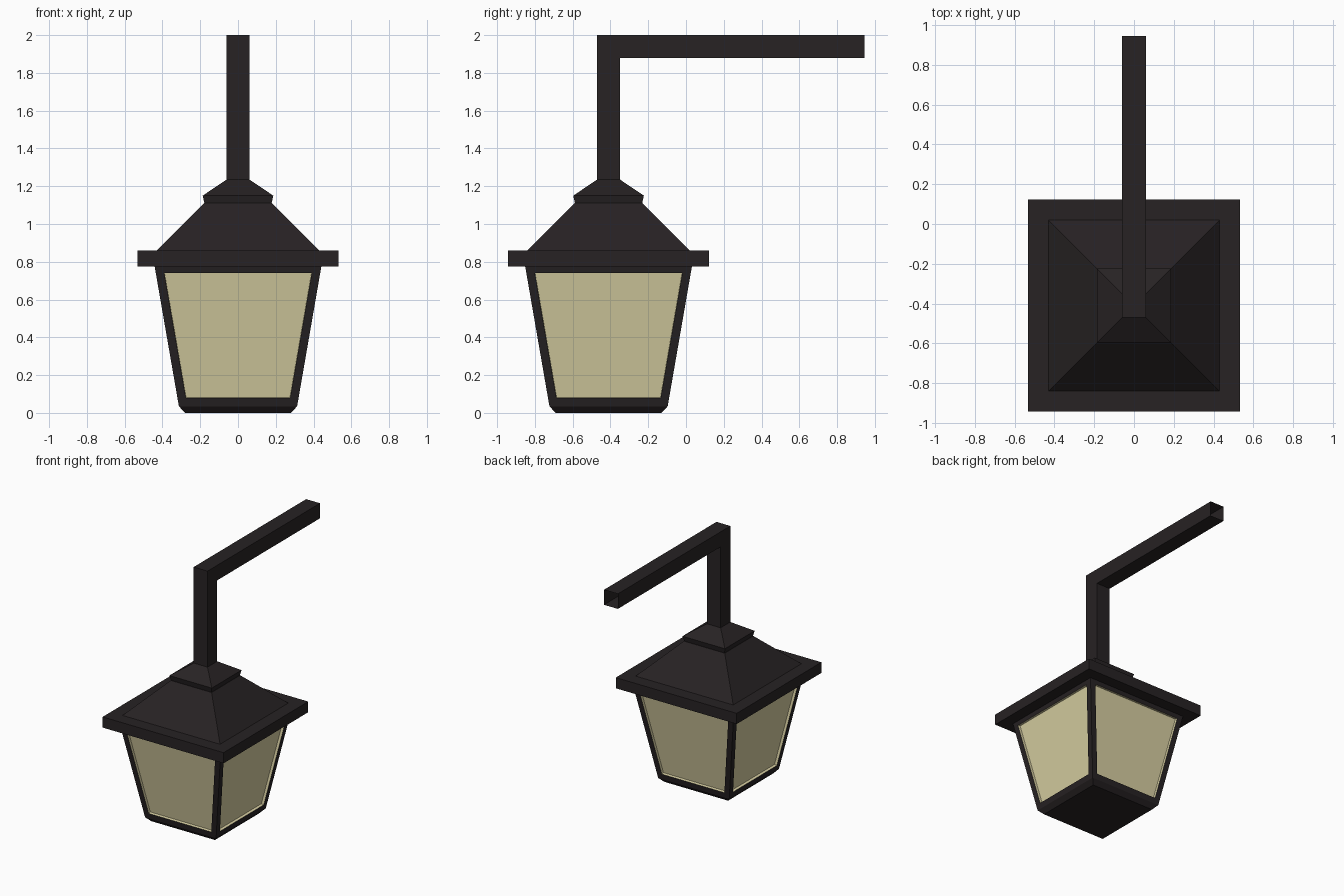
import bpy, bmesh

if "Cube" in bpy.data.objects:
    bpy.data.objects.remove(bpy.data.objects["Cube"])

CY = -0.41  # lantern axis


def material(name, rgb):
    m = bpy.data.materials.new(name)
    m.diffuse_color = (*rgb, 1)
    m.use_nodes = True
    m.node_tree.nodes["Principled BSDF"].inputs["Base Color"].default_value = m.diffuse_color
    return m


METAL = material("dark_metal", (0.02, 0.016, 0.017))
GLASS = material("pale_glass", (0.68, 0.62, 0.36))


def skin(bm, loops, cap_start, cap_end):
    """Join matching loops of points with quads."""
    rings = [[bm.verts.new(p) for p in loop] for loop in loops]
    n = len(rings[0])
    sides = []
    for a, b in zip(rings, rings[1:]):
        for i in range(n):
            j = (i + 1) % n
            sides.append(bm.faces.new((a[i], a[j], b[j], b[i])))
    if cap_start:
        bm.faces.new(rings[0][::-1])
    if cap_end:
        bm.faces.new(rings[-1])
    bm.normal_update()
    return sides


def finish(bm, name):
    me = bpy.data.meshes.new(name)
    bm.to_mesh(me)
    bm.free()
    ob = bpy.data.objects.new(name, me)
    me.materials.append(METAL)
    me.materials.append(GLASS)
    bpy.context.collection.objects.link(ob)
    return ob


def square(half, z):
    return [(sx * half, CY + sy * half, z)
            for sx, sy in ((-1, -1), (1, -1), (1, 1), (-1, 1))]


def stack(name, profile):
    bm = bmesh.new()
    skin(bm, [square(h, z) for h, z in profile], True, True)
    return finish(bm, name)


# tapered lantern body with four recessed panes
bm = bmesh.new()
sides = skin(bm, [square(0.28, 0), square(0.313, 0.035), square(0.443, 0.785)],
             True, True)
panes = sides[4:]
bmesh.ops.inset_individual(bm, faces=panes, thickness=0.044,
                           use_even_offset=True)
reveal = bmesh.ops.inset_individual(bm, faces=panes, thickness=0.001,
                                    depth=-0.02, use_even_offset=True)
for f in panes + reveal["faces"]:
    f.material_index = 1
finish(bm, "lantern_body")

# eave slab, pyramid roof and roof cap
stack("eave_slab", [(0.533, 0.775), (0.533, 0.86)])
stack("roof", [(0.43, 0.86), (0.18, 1.11)])
stack("roof_cap", [(0.178, 1.11), (0.187, 1.15), (0.061, 1.235)])

# square tube bracket: mitred elbow, open at the wall end
R = 0.061
front, back, low, high, end = CY - R, CY + R, 1.88, 2.0, 0.945
bm = bmesh.new()
skin(bm, [
    square(R, 1.235),
    [(-R, front, high), (R, front, high), (R, back, low), (-R, back, low)],
    [(-R, end, high), (R, end, high), (R, end, low), (-R, end, low)],
], True, False)
finish(bm, "bracket_arm")
